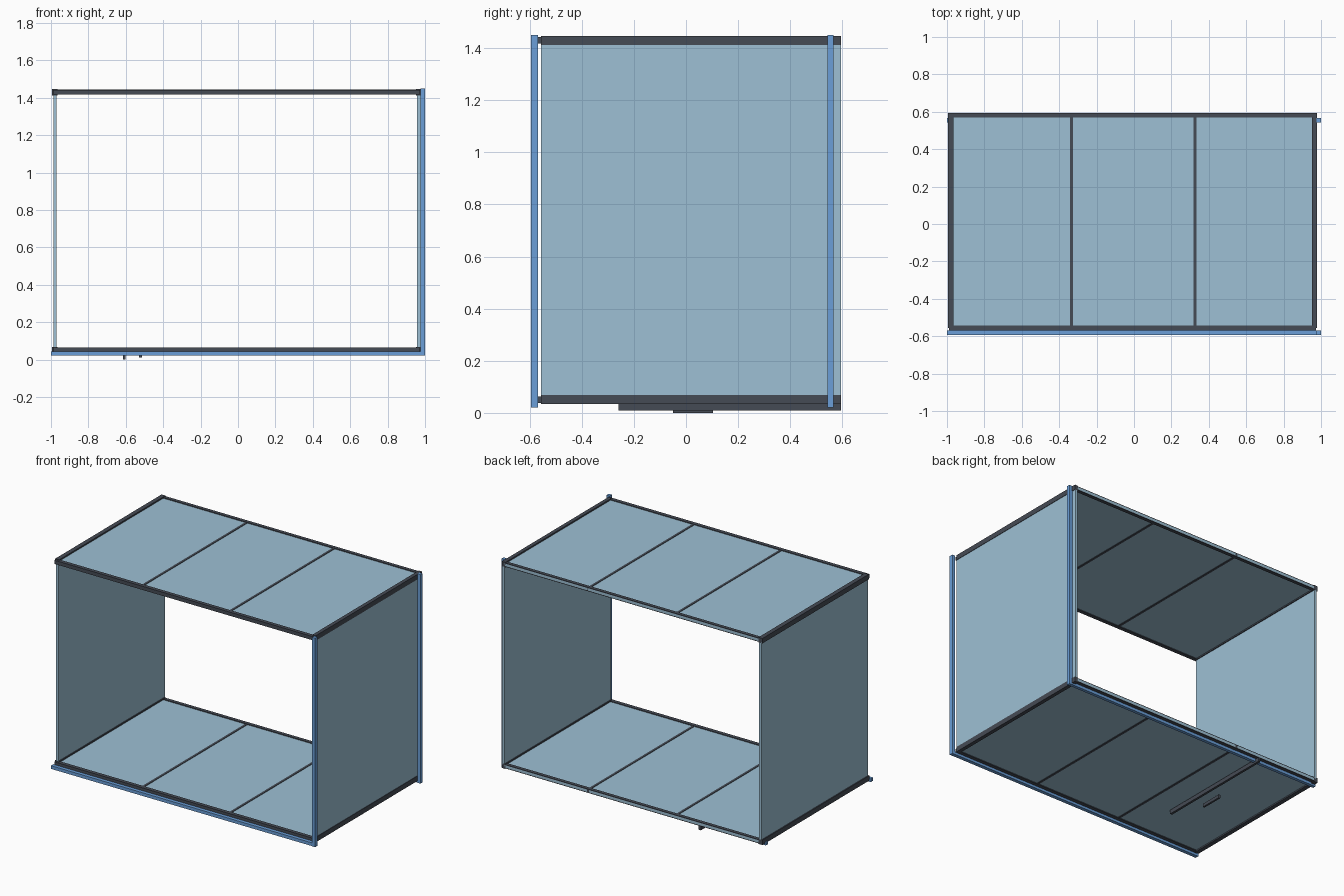
import bpy

if "Cube" in bpy.data.objects:
    bpy.data.objects.remove(bpy.data.objects["Cube"])


def material(name, rgb):
    m = bpy.data.materials.new(name)
    m.diffuse_color = (*rgb, 1)
    m.use_nodes = True
    m.node_tree.nodes["Principled BSDF"].inputs["Base Color"].default_value = m.diffuse_color
    return m


PANEL = material("pale_blue_panel", (0.34, 0.53, 0.66))
BLUE = material("blue_tube", (0.145, 0.347, 0.687))
DARK = material("dark_metal", (0.06, 0.07, 0.09))


def box(name, x, y, z, mat):
    """Box from three (min, max) ranges."""
    lo, hi = zip(x, y, z)
    bpy.ops.mesh.primitive_cube_add(size=1, location=[(a + b) / 2 for a, b in zip(lo, hi)])
    o = bpy.context.object
    o.name = name
    o.scale = [b - a for a, b in zip(lo, hi)]
    bpy.ops.object.transform_apply(location=False, rotation=False, scale=True)
    o.data.materials.append(mat)
    return o


LEFT, RIGHT = (-0.994, -0.964), (0.952, 0.978)
FRONT, BACK = -0.556, 0.594
DIVIDERS = (-0.335, 0.325)

# Floor and roof: three panels each, held in a dark frame
for deck, zc in (("floor", 0.051), ("roof", 1.430)):
    edges = [-0.966, *DIVIDERS, 0.956]
    for i in range(3):
        box(f"{deck}_panel_{i + 1}", edges[i:i + 2], (FRONT, BACK), (zc - 0.008, zc + 0.008), PANEL)
    for x in DIVIDERS:
        box(f"{deck}_divider", (x - 0.008, x + 0.008), (FRONT, BACK), (zc - 0.011, zc + 0.011), DARK)
    box(f"{deck}_front_rail", (-0.99, 0.972), (-0.570, -0.544), (zc - 0.0125, zc + 0.0125), DARK)
    # Back channel grips the panels above and below, leaving their edges visible
    for side, a, b in (("upper", 0.008, 0.013), ("lower", -0.013, -0.008)):
        box(f"{deck}_back_{side}_lip", (-0.966, 0.956), (0.570, BACK), (zc + a, zc + b), DARK)
    for side, x in (("left", LEFT), ("right", RIGHT)):
        box(f"{deck}_{side}_rail", x, (FRONT, BACK), (zc - 0.017, zc + 0.017), DARK)

# Side walls
for side, x in (("left", (-0.987, -0.970)), ("right", (0.958, 0.975))):
    box(f"{side}_wall", x, (FRONT, BACK), (0.06, 1.42), PANEL)

# Blue tubes: a low bar and a right-hand post at the front and back
for side, y in (("front", (-0.594, -0.569)), ("back", (0.544, 0.566))):
    box(f"{side}_base_bar", (-1.0, 1.0), y, (0.022, 0.044), BLUE)
    box(f"{side}_post", (0.977, 1.0), y, (0.021, 1.45), BLUE)

# Long runner and short foot under the floor
box("under_runner", (-0.528, -0.512), (-0.26, BACK), (0.010, 0.037), DARK)
box("under_foot", (-0.615, -0.602), (-0.05, 0.103), (0.0, 0.022), DARK)
